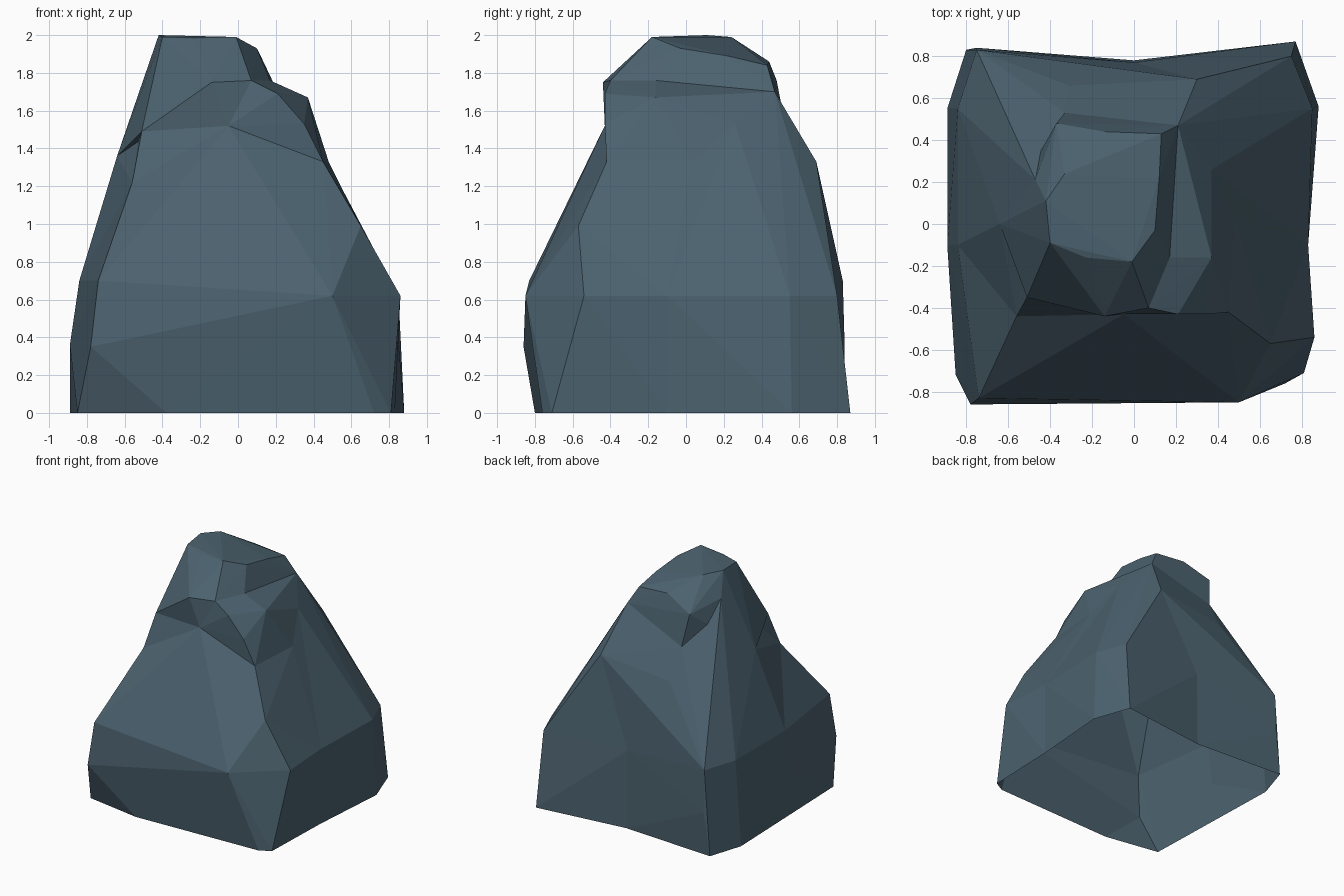
import bpy
import bmesh
from mathutils import Vector

# Remove only the default cube
default_cube = bpy.data.objects.get("Cube")
if default_cube:
    bpy.data.objects.remove(default_cube, do_unlink=True)


def make_material(name, colour):
    material = bpy.data.materials.new(name)
    material.use_nodes = True
    material.diffuse_color = colour
    shader = material.node_tree.nodes["Principled BSDF"]
    shader.inputs["Base Color"].default_value = colour
    shader.inputs["Roughness"].default_value = 0.9
    return material


slate = make_material("slate_blue_grey", (.072, .123, .16, 1))


def make_chunk(name, *corner_groups, pinches=()):
    """Wrap groups of corner points in a faceted convex chunk of stone.

    Pinches are pairs of a hull corner and the place it is pressed in to.
    """
    bm = bmesh.new()
    for group in corner_groups:
        for corner in group:
            bm.verts.new(corner)
    for start, target in pinches:
        bm.verts.new(start)
    hull = bmesh.ops.convex_hull(bm, input=bm.verts[:])
    unused = set(hull["geom_interior"] + hull["geom_unused"])
    loose = [item for item in unused if isinstance(item, bmesh.types.BMVert)]
    bmesh.ops.delete(bm, geom=loose, context="VERTS")
    for start, target in pinches:
        nearest = min(bm.verts, key=lambda vert: (vert.co - Vector(start)).length)
        nearest.co = target
    bmesh.ops.recalc_face_normals(bm, faces=bm.faces[:])
    mesh = bpy.data.meshes.new(name)
    bm.to_mesh(mesh)
    bm.free()
    mesh.materials.append(slate)
    chunk = bpy.data.objects.new(name, mesh)
    bpy.context.collection.objects.link(chunk)
    return chunk


# Footprint of the boulder, anticlockwise from its front right corner
footprint = [(x, y, 0) for x, y in (
    (-.85, -.72), (-.38, -.80), (.72, -.76), (.81, -.71),
    (.88, .56), (.77, .87), (-.80, .83), (-.89, .55))]

# Girth where the walls begin to lean inwards
girth = [
    (-.78, -.86, .35), (-.74, -.83, .70), (.50, -.85, .62),
    (.86, -.54, .62), (.85, .55, .62), (.75, .80, .62),
    (-.75, .84, .35), (-.75, .83, .70), (-.84, .55, .70),
    (-.89, -.1, .36), (-.84, -.1, .70)]

# Upper slopes of the main mass
slopes = [
    (.65, -.57, .99), (.45, -.42, 1.33), (.48, .03, 1.33),
    (.37, .26, 1.53), (.30, .69, 1.33), (.21, .47, 1.70),
    (-.31, .66, 1.26), (-.33, .53, 1.50), (-.47, .21, 1.82),
    (-.66, .37, 1.23), (-.64, 0, 1.36), (-.51, -.35, 1.49),
    (-.05, -.43, 1.52)]

# Hollows pressed into the back wall, left wall and front right edge
hollows = [
    ((0, .88, 0), (0, .78, 0)), ((0, .88, .64), (0, .77, .64)),
    ((.88, -.1, 0), (.83, -.1, 0)), ((.88, -.1, .62), (.83, -.1, .62)),
    ((-.62, -.54, 1.22), (-.56, -.44, 1.22))]

# Corners shared by the shoulder ledge and the crown
crease = [(.07, -.40, 1.76), (.17, -.16, 1.76), (.21, .47, 1.70),
          (-.05, -.43, 1.52)]

# Ledge on the left side of the crown
ledge = [
    (.45, -.42, 1.33), (.35, -.43, 1.53), (.21, -.43, 1.69),
    (.37, -.16, 1.67), (.37, .26, 1.53), (.48, .03, 1.33),
    (.30, .69, 1.33)]

# Rim and peak of the crown
peak = [
    (-.51, -.35, 1.49), (-.14, -.44, 1.75), (-.40, -.09, 1.99),
    (-.23, -.16, 1.98), (-.01, -.18, 1.99), (.10, -.03, 1.93),
    (.12, .22, 1.89), (.13, .43, 1.84), (-.14, .44, 1.86),
    (-.37, .48, 1.76), (-.33, .53, 1.50), (-.47, .21, 1.82),
    (-.42, .11, 2), (-.33, .24, 1.99), (-.64, 0, 1.36)]

boulder = make_chunk("boulder", footprint, girth, slopes, pinches=hollows)
shoulder = make_chunk("shoulder_ledge", crease, ledge)
crown = make_chunk("crown", crease, peak)

# Fuse the chunks into one stone
bpy.context.view_layer.objects.active = boulder
for chunk in (shoulder, crown):
    union = boulder.modifiers.new("fuse", "BOOLEAN")
    union.operation = "UNION"
    union.solver = "EXACT"
    union.object = chunk
    bpy.ops.object.modifier_apply(modifier=union.name)
    bpy.data.objects.remove(chunk, do_unlink=True)

# Open the underside, leaving a hollow shell
bm = bmesh.new()
bm.from_mesh(boulder.data)
underside = [face for face in bm.faces
             if all(vert.co.z < .01 for vert in face.verts)]
bmesh.ops.delete(bm, geom=underside, context="FACES")
bm.to_mesh(boulder.data)
bm.free()
boulder.data.shade_flat()
